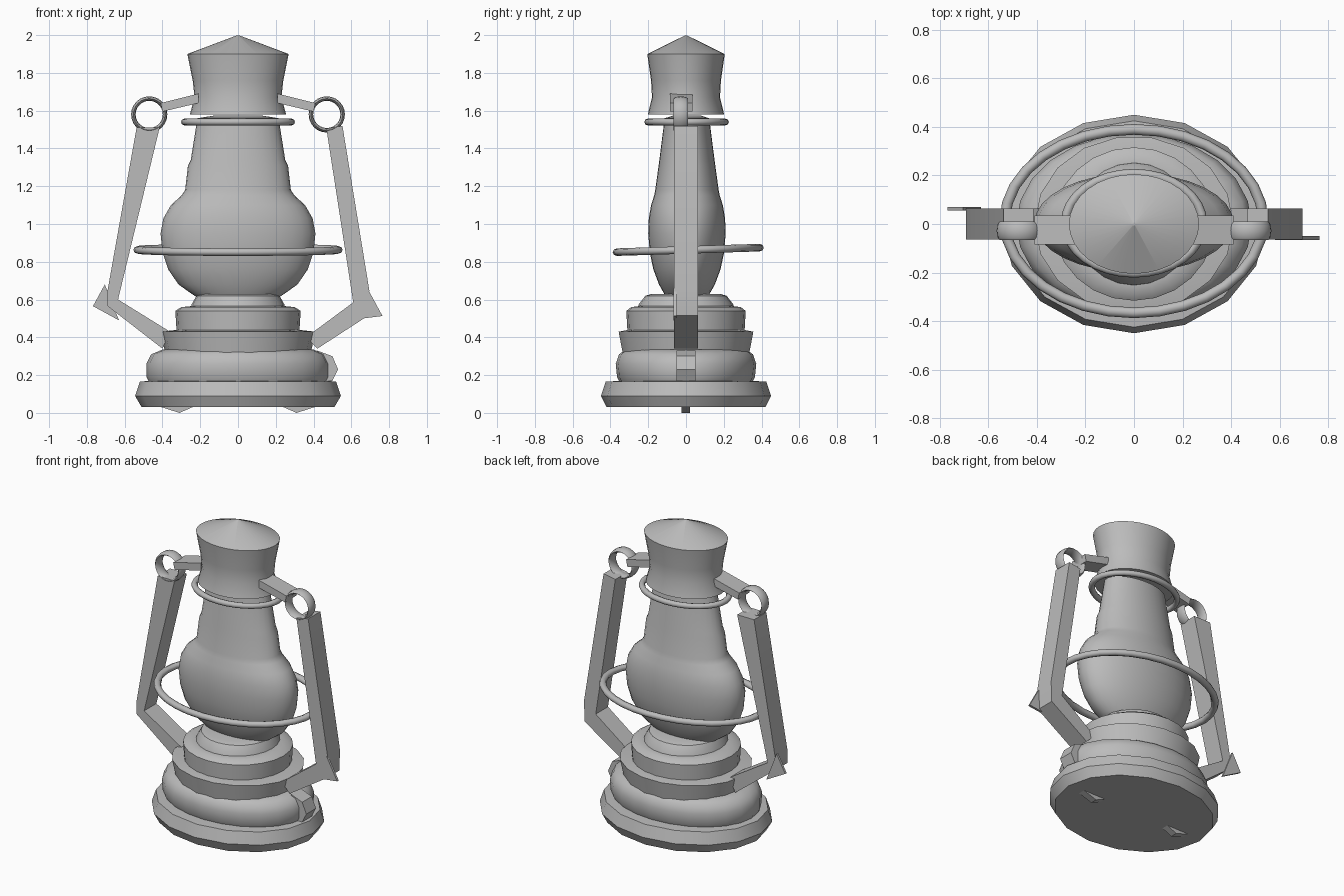
import bpy
import bmesh
from math import cos, sin, pi, radians

cube = bpy.data.objects.get("Cube")
if cube:
    bpy.data.objects.remove(cube, do_unlink=True)

metal = bpy.data.materials.new("grey_metal")
metal.use_nodes = True
grey = (0.5, 0.5, 0.5, 1)
metal.diffuse_color = grey
metal.node_tree.nodes["Principled BSDF"].inputs["Base Color"].default_value = grey


def finish(name, bm, angle=35):
    """Turn a bmesh into a named object with sharp edges kept."""
    bmesh.ops.recalc_face_normals(bm, faces=bm.faces)
    mesh = bpy.data.meshes.new(name)
    bm.to_mesh(mesh)
    bm.free()
    mesh.materials.append(metal)
    mesh.shade_smooth()
    mesh.set_sharp_from_angle(angle=radians(angle))
    obj = bpy.data.objects.new(name, mesh)
    bpy.context.collection.objects.link(obj)
    return obj


def loft(name, rows, sides=32, angle=35, y_shift=0):
    """Stack ellipses given as (z, x radius, y radius)."""
    bm = bmesh.new()
    loops = []
    for z, rx, ry in rows:
        loops.append([bm.verts.new((rx * cos(2 * pi * i / sides),
                                    ry * sin(2 * pi * i / sides) + y_shift, z))
                      for i in range(sides)])
    for a, b in zip(loops, loops[1:]):
        for i in range(sides):
            j = (i + 1) % sides
            bm.faces.new((a[i], a[j], b[j], b[i]))
    bm.faces.new(loops[0])
    bm.faces.new(loops[-1])
    return finish(name, bm, angle)


def hoop(name, rx, ry, tube_r, tube_z, sides=32, tube_sides=8):
    """Elliptical ring lying flat around the origin."""
    bm = bmesh.new()
    loops = []
    for i in range(sides):
        a = 2 * pi * i / sides
        loops.append([])
        for k in range(tube_sides):
            t = 2 * pi * k / tube_sides
            out = tube_r * cos(t)
            loops[-1].append(bm.verts.new(((rx + out) * cos(a), (ry + out) * sin(a),
                                           tube_z * sin(t))))
    for i in range(sides):
        a, b = loops[i], loops[(i + 1) % sides]
        for k in range(tube_sides):
            m = (k + 1) % tube_sides
            bm.faces.new((a[k], b[k], b[m], a[m]))
    return finish(name, bm, 60)


def prism(name, outline, y0, y1):
    """Extrude an (x, z) outline from y0 to y1."""
    bm = bmesh.new()
    face = bm.faces.new([bm.verts.new((x, y0, z)) for x, z in outline])
    new = bmesh.ops.extrude_face_region(bm, geom=[face])["geom"]
    for v in new:
        if isinstance(v, bmesh.types.BMVert):
            v.co.y = y1
    return finish(name, bm, 20)


# Stepped base
loft("base_dish", [(0.03, 0.51, 0.42), (0.09, 0.545, 0.45), (0.165, 0.52, 0.425),
                   (0.17, 0.47, 0.35)], 16)
loft("fuel_tank", [(0.16, 0.47, 0.35), (0.19, 0.485, 0.365), (0.26, 0.485, 0.372),
                   (0.31, 0.46, 0.355), (0.335, 0.40, 0.32)], 24, 45)
loft("tank_band", [(0.315, 0.385, 0.34), (0.43, 0.41, 0.362), (0.44, 0.32, 0.31)], 18)
loft("burner_step", [(0.43, 0.325, 0.31), (0.54, 0.332, 0.316), (0.56, 0.30, 0.29),
                     (0.565, 0.25, 0.25)], 24)
loft("burner_collar", [(0.55, 0.252, 0.255), (0.575, 0.245, 0.25), (0.62, 0.22, 0.215),
                       (0.63, 0.19, 0.18)], 24)
prism("tank_cap", [(0.42, 0.33), (0.50, 0.30), (0.53, 0.23), (0.50, 0.17), (0.42, 0.17)],
      -0.05, 0.05)

# Small pointed feet under the base
for side in (-1, 1):
    prism("foot", [(side * 0.42, 0.035), (side * 0.31, 0), (side * 0.23, 0.035)],
          -0.025, 0.02)

# Glass globe and chimney
loft("globe", [(0.60, 0.20, 0.10), (0.63, 0.245, 0.12), (0.68, 0.315, 0.148),
               (0.76, 0.37, 0.178), (0.85, 0.40, 0.197), (0.95, 0.41, 0.205),
               (1.03, 0.395, 0.202), (1.10, 0.355, 0.19), (1.15, 0.30, 0.174),
               (1.18, 0.28, 0.168), (1.31, 0.265, 0.15), (1.34, 0.25, 0.146),
               (1.56, 0.215, 0.118), (1.575, 0.12, 0.07)], 32, 40, 0.005)

# Hoops
guard = hoop("guard_hoop", 0.532, 0.378, 0.022, 0.02)
guard.location = (0, 0.012, 0.863)
guard.rotation_euler.x = radians(1.8)
collar = hoop("collar_hoop", 0.283, 0.205, 0.019, 0.018)
collar.location = (0, 0.003, 1.54)

# Flared hood with a low pointed roof
loft("hood", [(1.58, 0.255, 0.202), (1.67, 0.23, 0.18), (1.76, 0.24, 0.185),
              (1.90, 0.268, 0.205), (1.998, 0.008, 0.006)], 32, 25)

# Side frames: upright with elbow and strut, ring, hood arm, elbow spike
frames = {
    "right": [(-0.415, 1.51), (-0.537, 1.51), (-0.692, 0.64), (-0.69, 0.565),
              (-0.40, 0.34), (-0.36, 0.43), (-0.635, 0.60)],
    "left": [(0.468, 1.505), (0.553, 1.52), (0.695, 0.65), (0.69, 0.515),
             (0.42, 0.34), (0.36, 0.40), (0.61, 0.585)],
}
spikes = {
    "right": ([(-0.705, 0.68), (-0.768, 0.565), (-0.63, 0.49)], 0.055),
    "left": ([(0.685, 0.66), (0.765, 0.513), (0.58, 0.49)], -0.065),
}
for name, outline in frames.items():
    side = 1 if name == "left" else -1
    prism(name + "_frame", outline, -0.064, 0.063)
    tip, y = spikes[name]
    prism(name + "_elbow_plate", tip, y, y + 0.015)
    ring = hoop(name + "_ring", 0.084, 0.084, 0.012, 0.038, 24)
    ring.rotation_euler.x = pi / 2
    ring.location = (side * 0.47, -0.028, 1.58)
    arm = [(0.21, 1.64), (0.21, 1.69), (0.41, 1.64), (0.40, 1.595)]
    prism(name + "_arm", [(side * x, z) for x, z in arm], -0.085, 0.035)
